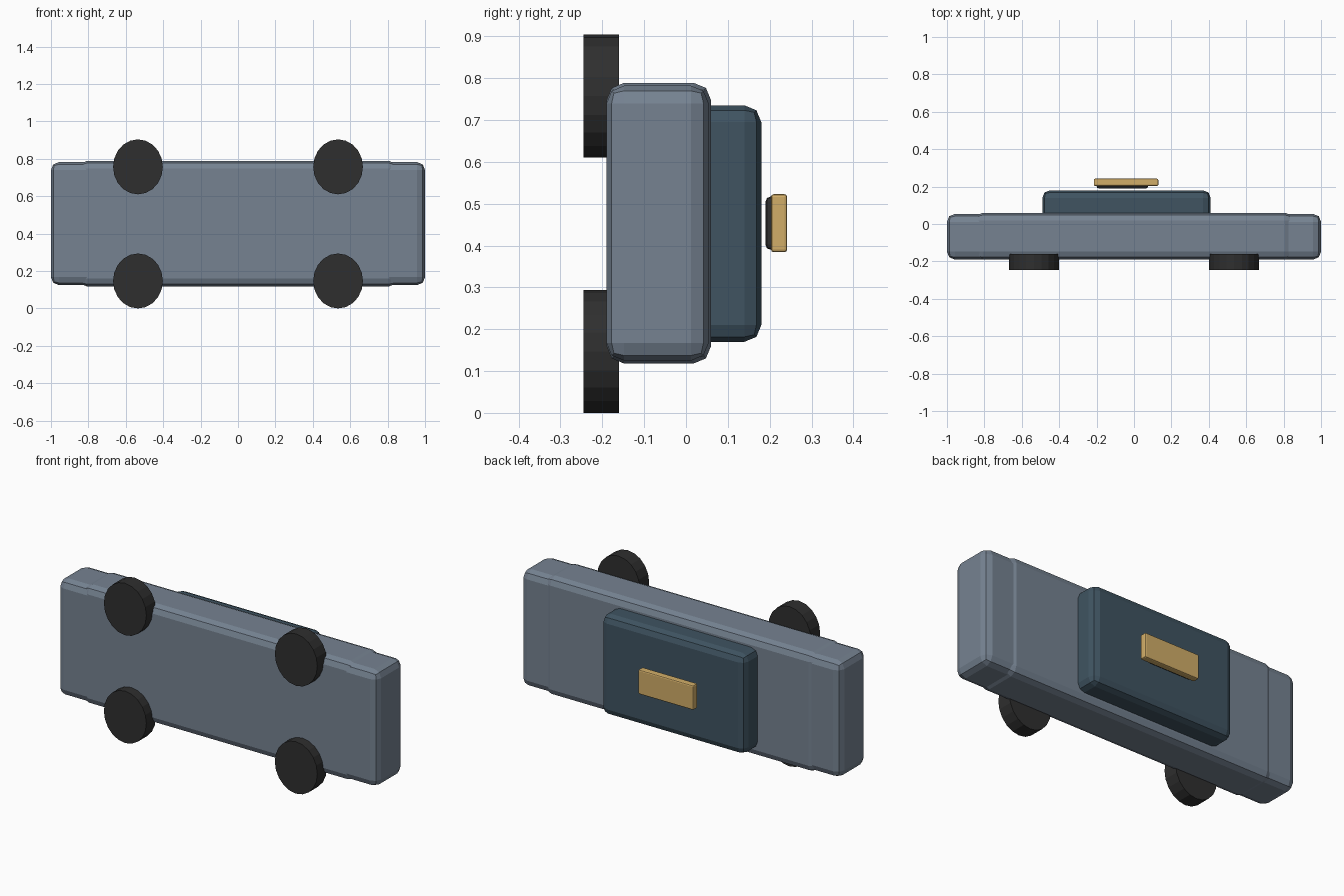
import bpy, bmesh, math

if "Cube" in bpy.data.objects:
    bpy.data.objects.remove(bpy.data.objects["Cube"])


def material(name, rgb):
    m = bpy.data.materials.new(name)
    m.diffuse_color = (*rgb, 1)
    m.use_nodes = True
    m.node_tree.nodes["Principled BSDF"].inputs["Base Color"].default_value = m.diffuse_color
    return m


SLATE = material("slate_paint", (0.18, 0.225, 0.285))
TEAL = material("dark_teal_glass", (0.05, 0.088, 0.12))
RUBBER = material("black_rubber", (0.028, 0.028, 0.028))
AMBER = material("amber_sign", (0.64, 0.42, 0.14))


def finish(bm, name, mat):
    mesh = bpy.data.meshes.new(name)
    bm.to_mesh(mesh)
    bm.free()
    mesh.materials.append(mat)
    obj = bpy.data.objects.new(name, mesh)
    bpy.context.collection.objects.link(obj)
    return obj


def box(name, x, y, z, mat, bevel, segments=2):
    """Bevelled box given by its (min, max) on each axis."""
    bm = bmesh.new()
    bmesh.ops.create_cube(bm, size=1)
    for v in bm.verts:
        v.co = [(a + b) / 2 + c * (b - a) for (a, b), c in zip((x, y, z), v.co)]
    obj = finish(bm, name, mat)
    mod = obj.modifiers.new("rounded_edges", 'BEVEL')
    mod.width = bevel
    mod.segments = segments
    return obj


def wheel(name, x, z):
    """Slightly oval wheel with its axle along y."""
    bm = bmesh.new()
    bmesh.ops.create_cone(bm, cap_ends=True, segments=20,
                          radius1=1, radius2=1, depth=0.085)
    for v in bm.verts:
        px, py, pz = v.co
        v.co = (x + px * 0.133, -0.2025 + pz, z + py * 0.147)
    bmesh.ops.recalc_face_normals(bm, faces=bm.faces)
    return finish(bm, name, RUBBER)


# Car body: full-length shell plus the slightly raised middle section
box("body_ends", (-1, 1), (-0.19, 0.054), (0.125, 0.782), SLATE, 0.042)
box("body_middle", (-0.85, 0.85), (-0.19, 0.06), (0.118, 0.789), SLATE, 0.042)

# Cabin
box("cabin", (-0.49, 0.41), (0.02, 0.18), (0.17, 0.735), TEAL, 0.04)

# Roof sign on its dark mount
box("sign_mount", (-0.2, 0.075), (0.19, 0.225), (0.39, 0.517), RUBBER, 0.012)
box("roof_sign", (-0.215, 0.13), (0.203, 0.242), (0.384, 0.523), AMBER, 0.007)

# Wheels
for side_x, x in (("front", -0.535), ("rear", 0.535)):
    for side_z, z in (("lower", 0.147), ("upper", 0.757)):
        wheel(f"{side_x}_{side_z}_wheel", x, z)
